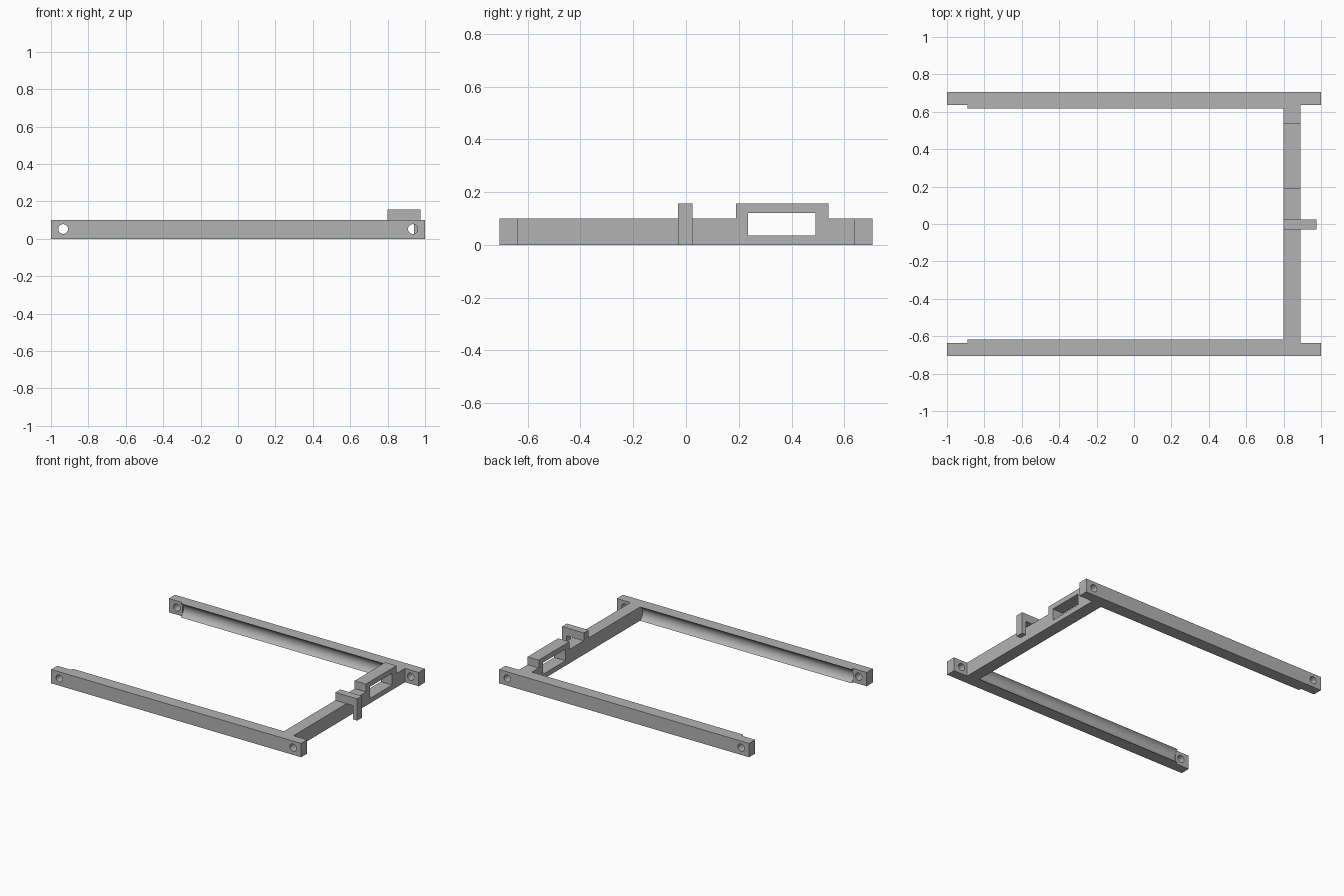
import bpy
import bmesh
import math
from mathutils import Matrix, Vector

if "Cube" in bpy.data.objects:
    bpy.data.objects.remove(bpy.data.objects["Cube"], do_unlink=True)

# One plain grey for the whole frame
grey = bpy.data.materials.new("plain_grey")
grey.use_nodes = True
grey.diffuse_color = (0.45, 0.45, 0.45, 1)
grey.node_tree.nodes["Principled BSDF"].inputs["Base Color"].default_value = (0.45, 0.45, 0.45, 1)


def finish(name, bm):
    bmesh.ops.recalc_face_normals(bm, faces=bm.faces)
    mesh = bpy.data.meshes.new(name)
    bm.to_mesh(mesh)
    bm.free()
    obj = bpy.data.objects.new(name, mesh)
    bpy.context.collection.objects.link(obj)
    mesh.materials.append(grey)
    return obj


def prism(name, points, offset):
    """Extrude a closed 3D outline by an offset."""
    bm = bmesh.new()
    face = bm.faces.new([bm.verts.new(p) for p in points])
    result = bmesh.ops.extrude_face_region(bm, geom=[face], use_keep_orig=True)
    moved = [v for v in result["geom"] if isinstance(v, bmesh.types.BMVert)]
    bmesh.ops.translate(bm, verts=moved, vec=Vector(offset))
    return finish(name, bm)


def box(name, x, y, z):
    corners = [(x[0], y[0], z[0]), (x[1], y[0], z[0]), (x[1], y[1], z[0]), (x[0], y[1], z[0])]
    return prism(name, corners, (0, 0, z[1] - z[0]))


def cylinder(name, centre, radius, length, axis, sides):
    bm = bmesh.new()
    turn = Matrix.Rotation(math.pi / 2, 4, "Y" if axis == "X" else "X")
    bmesh.ops.create_cone(bm, cap_ends=True, segments=sides, radius1=radius, radius2=radius,
                          depth=length, matrix=Matrix.Translation(centre) @ turn)
    return finish(name, bm)


def cut(obj, cutters):
    bpy.context.view_layer.objects.active = obj
    for cutter in cutters:
        cutter.hide_render = True
        mod = obj.modifiers.new("cut", "BOOLEAN")
        mod.operation = "DIFFERENCE"
        mod.solver = "EXACT"
        mod.object = cutter
        bpy.ops.object.modifier_apply(modifier=mod.name)
        bpy.data.objects.remove(cutter, do_unlink=True)


HEIGHT = 0.10
OUTER, BLOCK, LIP = 0.707, 0.637, 0.617
BAR_IN, BAR_OUT = 0.80, 0.89

# Side rails: thin drilled ends and a hollow rounded inner face
half = HEIGHT / 2
depth = 0.03
radius = (half ** 2 + depth ** 2) / (2 * depth)
for side, label in ((-1, "front_rail"), (1, "back_rail")):
    rail = box(label, (-1, 1), sorted((side * OUTER, side * LIP)), (0, HEIGHT))
    step = sorted((side * BLOCK, side * 0.5))
    groove_y = side * (LIP + depth - radius)
    cut(rail, [
        box("end_step", (-1.2, -BAR_OUT), step, (-0.1, 0.2)),
        box("end_step", (BAR_OUT, 1.2), step, (-0.1, 0.2)),
        cylinder("groove", ((BAR_IN - BAR_OUT) / 2, groove_y, half), radius,
                 BAR_IN + BAR_OUT, "X", 64),
        cylinder("hole", (-0.935, side * 0.67, 0.052), 0.026, 0.3, "Y", 32),
        cylinder("hole", (0.935, side * 0.67, 0.052), 0.026, 0.3, "Y", 32),
    ])
    bpy.ops.object.select_all(action="DESELECT")
    rail.select_set(True)
    bpy.context.view_layer.objects.active = rail
    bpy.ops.object.shade_smooth_by_angle(angle=math.radians(30))

# Crossbar with a raised, windowed mount
outline = [(-LIP, 0), (LIP, 0), (LIP, HEIGHT), (0.54, HEIGHT), (0.54, 0.157),
           (0.19, 0.157), (0.19, HEIGHT), (-LIP, HEIGHT)]
crossbar = prism("crossbar", [(BAR_IN, y, z) for y, z in outline], (BAR_OUT - BAR_IN, 0, 0))
cut(crossbar, [box("window", (0.7, 1), (0.235, 0.49), (0.036, 0.12))])

# Hook over the crossbar, with a gap behind its outer arm
hook = [(BAR_IN, HEIGHT), (0.94, HEIGHT), (0.94, 0), (0.975, 0), (0.975, 0.157), (BAR_IN, 0.157)]
prism("hook", [(x, -0.03, z) for x, z in hook], (0, 0.055, 0))
